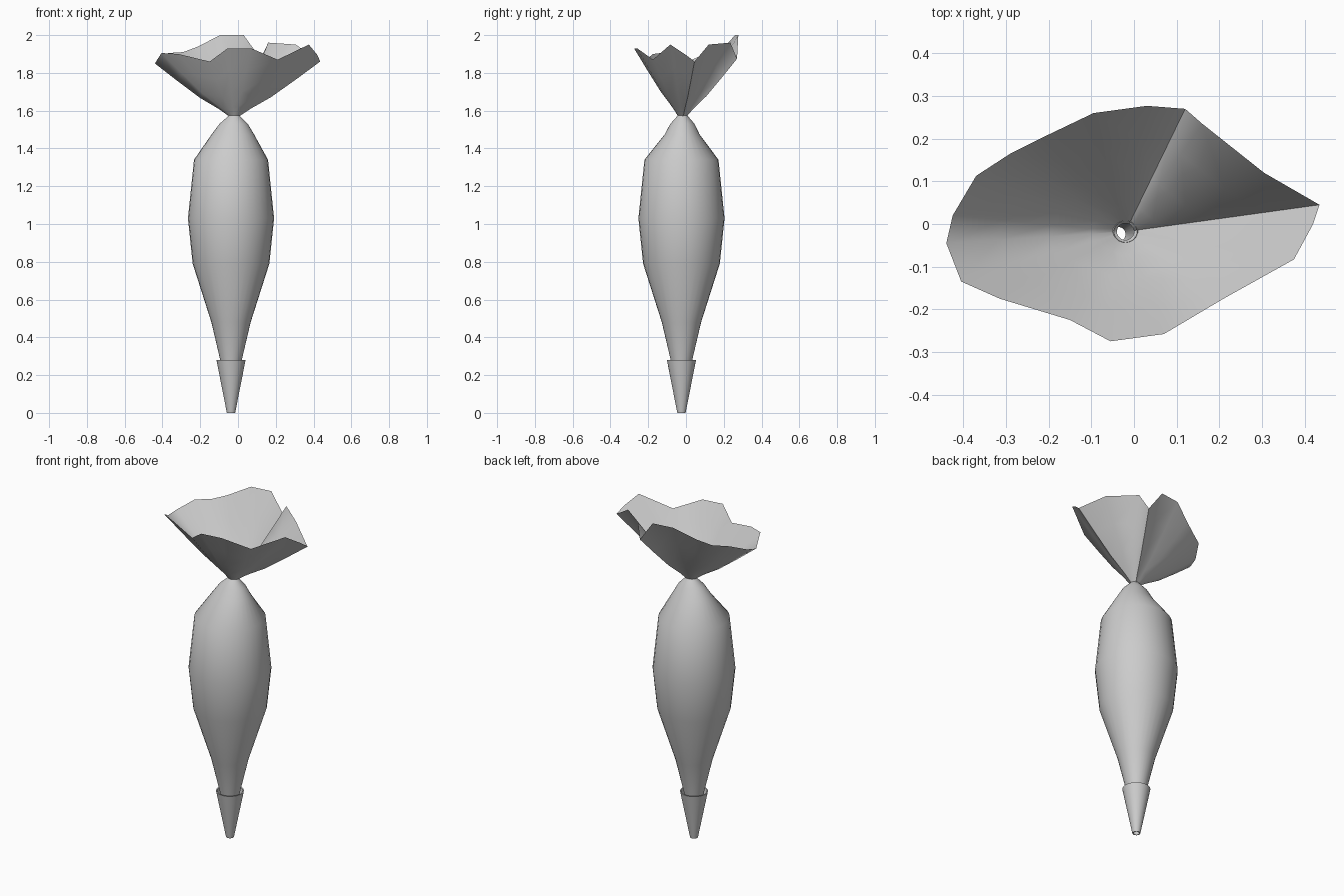
import bpy, bmesh
from math import cos, sin, atan2, tau, radians

if "Cube" in bpy.data.objects:
    bpy.data.objects.remove(bpy.data.objects["Cube"])


def make_object(name, rings, closed=False, angle=40):
    """Skin a stack of equal-length vertex rings into a tube."""
    bm = bmesh.new()
    loops = [[bm.verts.new(p) for p in ring] for ring in rings]
    pairs = list(zip(loops, loops[1:]))
    if closed:
        pairs.append((loops[-1], loops[0]))
    n = len(loops[0])
    for a, b in pairs:
        for i in range(n):
            j = (i + 1) % n
            bm.faces.new((a[i], a[j], b[j], b[i]))
    bmesh.ops.recalc_face_normals(bm, faces=bm.faces)
    mesh = bpy.data.meshes.new(name)
    bm.to_mesh(mesh)
    bm.free()
    ob = bpy.data.objects.new(name, mesh)
    bpy.context.collection.objects.link(ob)
    bpy.ops.object.select_all(action='DESELECT')
    ob.select_set(True)
    bpy.context.view_layer.objects.active = ob
    bpy.ops.object.shade_smooth_by_angle(angle=radians(angle))
    return ob


def circle(cx, cy, rx, ry, z, n=32):
    return [(cx + rx * cos(tau * i / n), cy + ry * sin(tau * i / n), z)
            for i in range(n)]


CX, CY = -0.037, -0.024

# Metal nozzle: hollow cone with a thin wall
nozzle = [(0.022, 0), (0.077, 0.28), (0.071, 0.28), (0.017, 0)]
make_object("nozzle", [circle(CX, CY, r, r, z) for r, z in nozzle], closed=True)

# Filled bag: rx, ry, z, with the centre drifting slightly near the tie
bag = [(0.043, 0.043, 0.20), (0.057, 0.057, 0.28), (0.104, 0.104, 0.48),
       (0.203, 0.203, 0.79), (0.228, 0.228, 1.03), (0.196, 0.196, 1.34),
       (0.112, 0.092, 1.475), (0.075, 0.064, 1.53), (0.027, 0.025, 1.575)]
make_object("bag_body", [
    circle(CX + 0.017 * max(0, (z - 1.34) / 0.235), CY + 0.006 * max(0, (z - 1.34) / 0.235),
           rx, ry, z) for rx, ry, z in bag], angle=60)

# Gathered open end: wavy rim fanning out from the tied neck
rim = [(0.435, 0.045, 1.86), (0.305, 0.12, 1.95), (0.16, 0.235, 1.96),
       (0.12, 0.27, 1.875), (0.03, 0.277, 2.0), (-0.095, 0.26, 2.0),
       (-0.21, 0.205, 1.94), (-0.29, 0.165, 1.91), (-0.37, 0.113, 1.905),
       (-0.425, 0.02, 1.865), (-0.44, -0.045, 1.85), (-0.405, -0.135, 1.905),
       (-0.315, -0.175, 1.90), (-0.15, -0.225, 1.86), (-0.055, -0.275, 1.93),
       (0.07, -0.258, 1.93), (0.21, -0.175, 1.87), (0.375, -0.083, 1.95),
       (0.42, 0.0, 1.895)]
NX, NY, NZ = -0.02, -0.018, 1.565


def fan_ring(t, sag):
    ring = []
    for x, y, z in rim:
        a = atan2(y - NY, x - NX)
        bx, by = NX + 0.02 * cos(a), NY + 0.02 * sin(a)
        ring.append((bx + (x - bx) * t, by + (y - by) * t, NZ + (z - NZ) * t - sag))
    return ring


make_object("ruffled_end", [fan_ring(t, s) for t, s in
                            ((0, 0), (0.15, 0), (0.4, 0.012), (0.7, 0.008), (1, 0))],
            angle=60)
